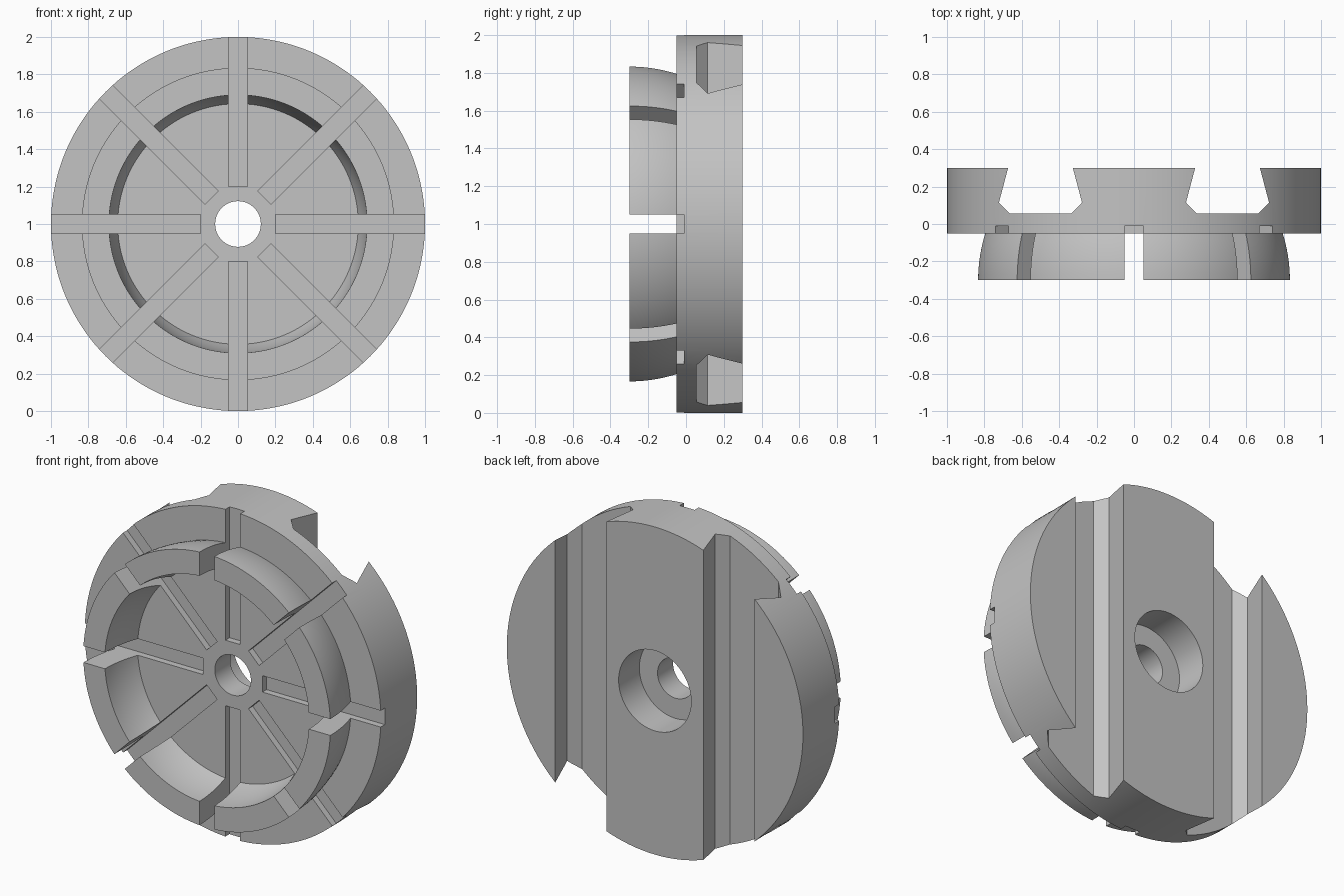
import bpy, bmesh
from math import sqrt, radians, pi
from mathutils import Matrix, Vector

cube = bpy.data.objects.get("Cube")
if cube:
    bpy.data.objects.remove(cube, do_unlink=True)

CENTRE = Vector((0, 0, 1))
FRONT, FACE, BACK = -0.30, -0.05, 0.30

grey = bpy.data.materials.new("machined_grey")
grey.use_nodes = True
colour = (0.55, 0.55, 0.55, 1)
grey.diffuse_color = colour
grey.node_tree.nodes["Principled BSDF"].inputs["Base Color"].default_value = colour


def make_object(name, bm):
    bmesh.ops.recalc_face_normals(bm, faces=bm.faces)
    mesh = bpy.data.meshes.new(name)
    bm.to_mesh(mesh)
    bm.free()
    mesh.materials.append(grey)
    obj = bpy.data.objects.new(name, mesh)
    bpy.context.collection.objects.link(obj)
    return obj


def lathe(name, profile, segments=144):
    """Spin a closed (radius, y) profile about the y axis through CENTRE."""
    bm = bmesh.new()
    verts = [bm.verts.new(CENTRE + Vector((r, y, 0))) for r, y in profile]
    edges = [bm.edges.new((v, verts[i - 1])) for i, v in enumerate(verts)]
    bmesh.ops.spin(bm, geom=verts + edges, cent=CENTRE, axis=(0, 1, 0),
                   angle=2 * pi, steps=segments, use_merge=True)
    bmesh.ops.remove_doubles(bm, verts=bm.verts, dist=1e-5)
    return make_object(name, bm)


def cut(target, cutter):
    """Subtract the cutter from the target and discard it."""
    mod = target.modifiers.new("cut", 'BOOLEAN')
    mod.operation, mod.solver, mod.object = 'DIFFERENCE', 'EXACT', cutter
    bpy.context.view_layer.objects.active = target
    bpy.ops.object.modifier_apply(modifier=mod.name)
    bpy.data.objects.remove(cutter, do_unlink=True)


def arc(radius, steps=8):
    """Spherical wall from the plate face out to the front rim."""
    depths = [(FACE - FRONT) * (1 - i / steps) for i in range(steps + 1)]
    return [(sqrt(radius ** 2 - d ** 2), FRONT + d) for d in depths]


# Round plate with stepped bore and flared front ring
profile = ([(0.122, FACE)] + arc(0.69) + arc(0.835)[::-1]
           + [(1, FACE), (1, BACK), (0.245, BACK), (0.245, 0.10), (0.122, 0.10)])
body = lathe("clamp_disc", profile)

# Eight radial slots through the ring and into the plate face
bm = bmesh.new()
start, end, floor = 0.2, 1.2, -0.01
for i in range(8):
    box = (Matrix.Translation(CENTRE) @ Matrix.Rotation(i * pi / 4, 4, 'Y')
           @ Matrix.Translation(((start + end) / 2, (floor - 0.5) / 2, 0))
           @ Matrix.Diagonal((end - start, floor + 0.5, 0.10, 1)))
    bmesh.ops.create_cube(bm, size=1, matrix=box)
cut(body, make_object("radial_slots", bm))

# Two vertical dovetail channels across the back, with chamfered floors
half_section = [(0.163, 0.055), (0.222, 0.115), (0.173, BACK), (0.146, 0.40)]
section = half_section + [(-x, y) for x, y in reversed(half_section)]
bm = bmesh.new()
for side in (-0.5, 0.5):
    face = bm.faces.new([bm.verts.new((side + x, y, -0.2)) for x, y in section])
    moved = bmesh.ops.extrude_face_region(bm, geom=[face])["geom"]
    bmesh.ops.translate(bm, vec=(0, 0, 2.4),
                        verts=[g for g in moved if isinstance(g, bmesh.types.BMVert)])
    if face.is_valid and len(face.link_loops if hasattr(face, "link_loops") else face.loops) == 0:
        bm.faces.remove(face)
cut(body, make_object("dovetail_channels", bm))

# Smooth curved walls, crisp machined edges
bpy.ops.object.select_all(action='DESELECT')
body.select_set(True)
bpy.context.view_layer.objects.active = body
bpy.ops.object.shade_smooth_by_angle(angle=radians(25))
